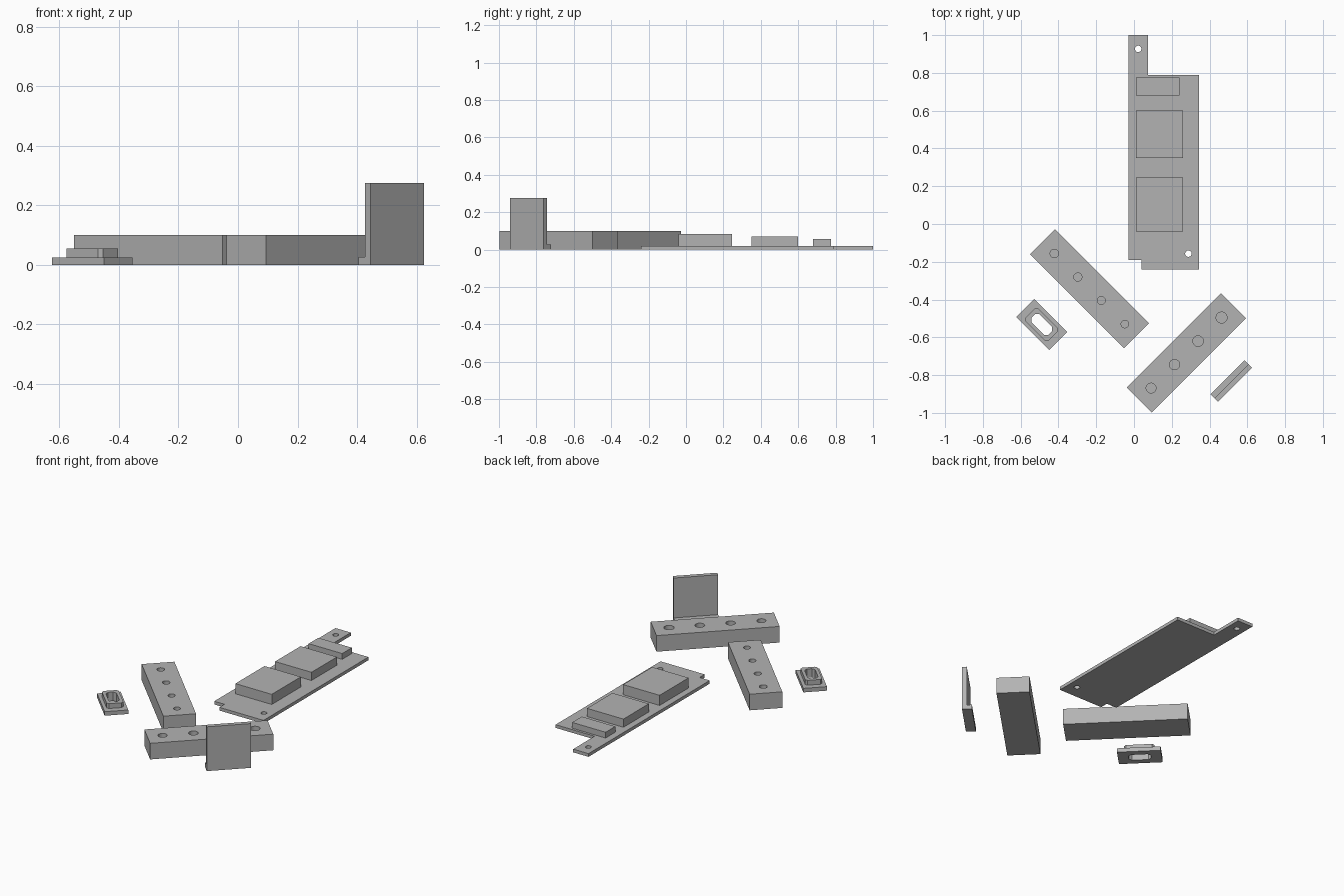
import bpy
import math
from mathutils import Matrix, Vector

cube = bpy.data.objects.get("Cube")
if cube:
    bpy.data.objects.remove(cube, do_unlink=True)

grey = bpy.data.materials.new("plain grey")
grey.use_nodes = True
grey.diffuse_color = (0.45, 0.45, 0.45, 1)
grey.node_tree.nodes["Principled BSDF"].inputs["Base Color"].default_value = (0.45, 0.45, 0.45, 1)


def prism(name, outline, z0, z1, place=Matrix()):
    """Extrude a counter-clockwise outline from z0 to z1."""
    n = len(outline)
    verts = [place @ Vector((x, y, z)) for z in (z0, z1) for x, y in outline]
    faces = [list(range(n))[::-1], list(range(n, 2 * n))]
    faces += [[i, (i + 1) % n, n + (i + 1) % n, n + i] for i in range(n)]
    mesh = bpy.data.meshes.new(name)
    mesh.from_pydata(verts, [], faces)
    mesh.materials.append(grey)
    obj = bpy.data.objects.new(name, mesh)
    bpy.context.collection.objects.link(obj)
    return obj


def rect(x0, x1, y0, y1):
    return [(x0, y0), (x1, y0), (x1, y1), (x0, y1)]


def chamfered(length, width, c):
    a, b = length / 2, width / 2
    return [(-a + c, -b), (a - c, -b), (a, -b + c), (a, b - c),
            (a - c, b), (-a + c, b), (-a, b - c), (-a, -b + c)]


def circle(x, y, r, n=32):
    return [(x + r * math.cos(i * math.tau / n), y + r * math.sin(i * math.tau / n))
            for i in range(n)]


def boolean(obj, other, operation):
    mod = obj.modifiers.new(operation.lower(), "BOOLEAN")
    mod.operation, mod.solver, mod.object = operation, "EXACT", other
    bpy.context.view_layer.objects.active = obj
    bpy.ops.object.modifier_apply(modifier=mod.name)
    bpy.data.objects.remove(other, do_unlink=True)


def turned(x, y, degrees):
    return Matrix.Translation((x, y, 0)) @ Matrix.Rotation(math.radians(degrees), 4, "Z")


# Circuit board with two screw holes and opposite corner notches
board = prism("board", [(-0.03, -0.19), (0.04, -0.19), (0.04, -0.24), (0.343, -0.24),
                        (0.343, 0.79), (0.075, 0.79), (0.075, 1), (-0.03, 1)], 0, 0.02)
for x, y in ((0.022, 0.927), (0.288, -0.157)):
    boolean(board, prism("cutter", circle(x, y, 0.017), -0.1, 0.1), "DIFFERENCE")

# Raised blocks on the board
for name, x1, y0, y1, top in (("large_block", 0.26, -0.04, 0.245, 0.083),
                              ("middle_block", 0.26, 0.35, 0.6, 0.071),
                              ("small_block", 0.24, 0.68, 0.775, 0.056)):
    boolean(board, prism(name, rect(0.01, x1, y0, y1), 0.01, top), "UNION")

# Gauge bars, each with a row of four blind holes of growing size
for name, x, y, angle, radius, step in (("left_bar", -0.235, -0.343, 135, 0.02, 0.0008),
                                        ("right_bar", 0.277, -0.682, 45, 0.026, 0.001)):
    place = turned(x, y, angle)
    bar = prism(name, rect(-0.352, 0.352, -0.0935, 0.0935), 0, 0.1, place)
    for i in range(4):
        hole = circle((i - 1.5) * 0.176, 0, radius + step * i)
        boolean(bar, prism("cutter", hole, 0.02, 0.2, place), "DIFFERENCE")

# Upright plate with a low foot behind it, drawn as a side profile
stand = turned(0.515, -0.832, 45) @ Matrix.Rotation(math.pi / 2, 4, "Y") @ Matrix.Rotation(math.pi / 2, 4, "Z")
profile = [(-0.028, 0), (0.028, 0), (0.028, 0.027), (-0.001, 0.027),
           (-0.001, 0.275), (-0.028, 0.275)]
prism("upright_plate", profile, -0.127, 0.127, stand)

# Slotted bezel: flange, raised collar and a slot through both
place = turned(-0.489, -0.532, -45)
bezel = prism("slotted_bezel", rect(-0.1235, 0.1235, -0.0675, 0.0675), 0, 0.025, place)
boolean(bezel, prism("collar", chamfered(0.172, 0.096, 0.012), 0.01, 0.055, place), "UNION")
boolean(bezel, prism("cutter", chamfered(0.127, 0.06, 0.016), -0.1, 0.2, place), "DIFFERENCE")
